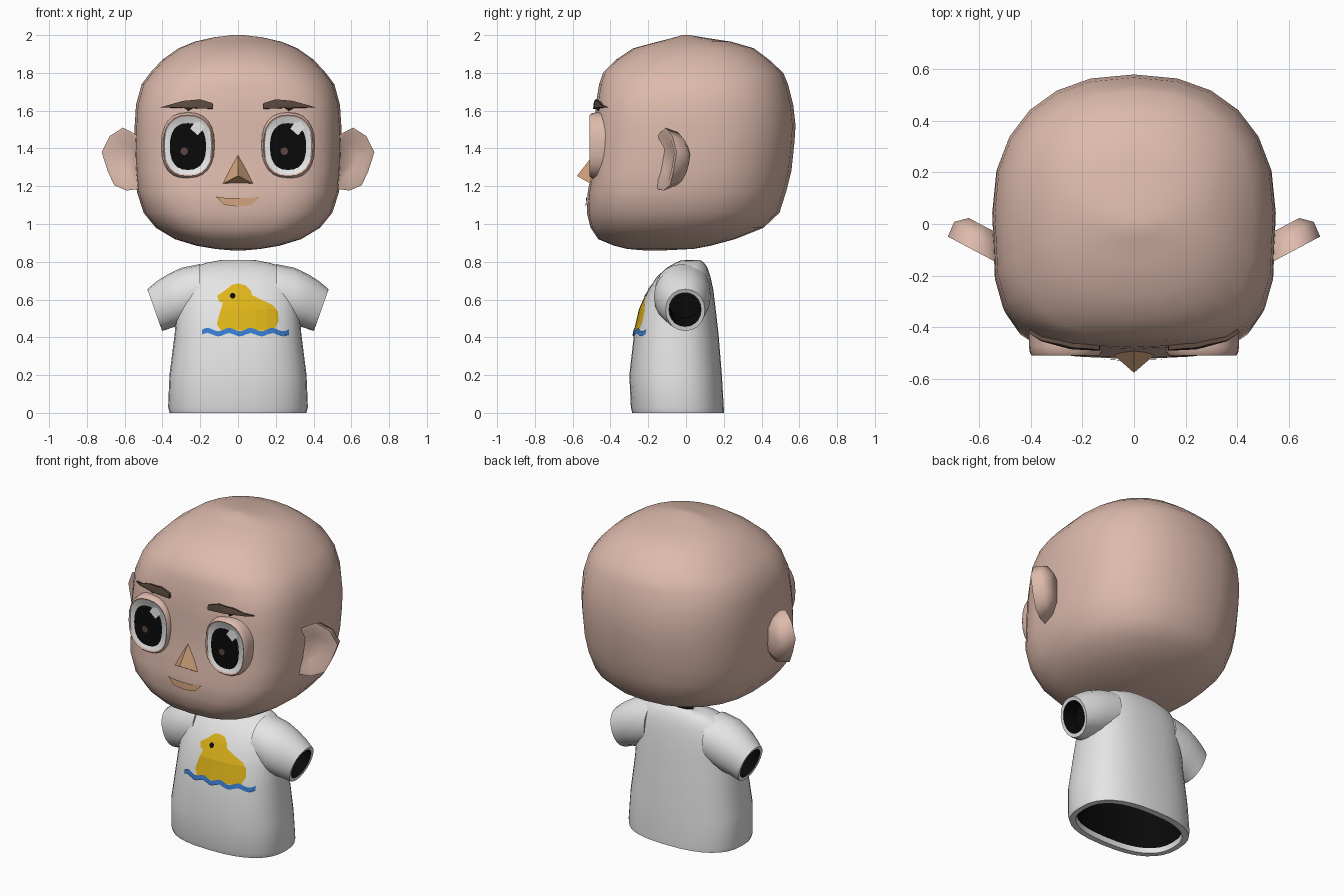
import bpy, bmesh, math
from mathutils import Vector
from mathutils.bvhtree import BVHTree

if "Cube" in bpy.data.objects:
    bpy.data.objects.remove(bpy.data.objects["Cube"])


def mat(name, r, g, b):
    m = bpy.data.materials.new(name)
    m.diffuse_color = (r, g, b, 1)
    m.use_nodes = True
    m.node_tree.nodes["Principled BSDF"].inputs["Base Color"].default_value = m.diffuse_color
    return m


SKIN = mat("skin", .72, .49, .41)
CLOTH = mat("shirt_white", .78, .78, .78)
BLACK = mat("black", .003, .003, .003)
EYE_WHITE = mat("eye_white", .85, .85, .85)
TAN = mat("tan", .64, .36, .20)
BROWN = mat("brown", .10, .065, .05)
YELLOW = mat("yellow", .74, .46, .01)
BLUE = mat("blue", .04, .20, .62)


def make_object(name, bm, mats, angle=45):
    me = bpy.data.meshes.new(name)
    bm.to_mesh(me)
    bm.free()
    ob = bpy.data.objects.new(name, me)
    bpy.context.collection.objects.link(ob)
    for m in mats:
        me.materials.append(m)
    if angle:
        bpy.ops.object.select_all(action='DESELECT')
        ob.select_set(True)
        bpy.context.view_layer.objects.active = ob
        bpy.ops.object.shade_smooth_by_angle(angle=math.radians(angle))
    return ob


def loft(name, rings, mats, rule=None, angle=45):
    """Skin closed rings, cap both ends; rule(band) gives the material index."""
    bm = bmesh.new()
    vs = [[bm.verts.new(p) for p in r] for r in rings]
    n = len(rings[0])
    faces = [(bm.faces.new(vs[0]), -1), (bm.faces.new(vs[-1]), len(rings) - 1)]
    for b in range(len(rings) - 1):
        for i in range(n):
            j = (i + 1) % n
            faces.append((bm.faces.new((vs[b][i], vs[b][j], vs[b + 1][j], vs[b + 1][i])), b))
    for f, b in faces:
        f.material_index = rule(b) if rule else 0
    bmesh.ops.recalc_face_normals(bm, faces=bm.faces)
    return make_object(name, bm, mats, angle)


def unit_ring(n_front, n_back, count=24):
    """Superellipse; the front (-y) and back halves may differ in squareness."""
    pts = []
    for i in range(count):
        a = 2 * math.pi * i / count
        c, s = math.cos(a), math.sin(a)
        e = 2 / (n_front if s < 0 else n_back)
        pts.append((math.copysign(abs(c) ** e, c), math.copysign(abs(s) ** e, s)))
    return pts


def level(z, w, yf, yb, nf, nb, count=24):
    m, h = (yf + yb) / 2, (yb - yf) / 2
    return [(w * x, m + h * y, z) for x, y in unit_ring(nf, nb, count)]


def surface(ob):
    return BVHTree.FromPolygons([v.co for v in ob.data.vertices],
                                [p.vertices for p in ob.data.polygons])


def flat(name, outline, m, y=0, tree=None, lift=.005, thick=0):
    """Plate from an x-z outline, flat at y or laid on a surface seen from the front."""
    bm = bmesh.new()
    bm.faces.new([bm.verts.new((x, y, z)) for x, z in outline])
    if tree:
        bmesh.ops.triangulate(bm, faces=bm.faces)
        for k in range(-16, 17):
            for co, no in (((k * .03, 0, 0), (1, 0, 0)), ((0, 0, 1 + k * .045), (0, 0, 1))):
                bmesh.ops.bisect_plane(bm, geom=bm.verts[:] + bm.edges[:] + bm.faces[:],
                                       plane_co=co, plane_no=no)
        for v in bm.verts:
            hit = tree.ray_cast(Vector((v.co.x, -3, v.co.z)), Vector((0, 1, 0)))[0]
            v.co.y = hit.y - lift
    bm.normal_update()
    for f in bm.faces:
        if f.normal.y > 0:
            f.normal_flip()
    ob = make_object(name, bm, [m], 0)
    if thick:
        mod = ob.modifiers.new("thickness", 'SOLIDIFY')
        mod.thickness, mod.offset = thick, -1
    return ob


def oval(cx, cz, rx, rz, n=2.4, count=24):
    return [(cx + rx * x, cz + rz * z) for x, z in unit_ring(n, n, count)]


# Head: z, half width, front y, back y, front squareness
head_levels = [
    (.86, .03, -.22, -.12, 2), (.868, .12, -.31, .04, 2.2), (.885, .22, -.38, .13, 2.4),
    (.92, .335, -.465, .26, 2.7), (.98, .435, -.505, .41, 3), (1.06, .50, -.525, .495, 3.3),
    (1.17, .535, -.52, .53, 3.6), (1.28, .545, -.50, .558, 3.7), (1.42, .55, -.488, .573, 3.7),
    (1.52, .547, -.484, .58, 3.6), (1.63, .54, -.478, .568, 3.4), (1.74, .51, -.46, .54, 3),
    (1.80, .465, -.44, .515, 2.7), (1.87, .40, -.37, .44, 2.4), (1.93, .315, -.28, .36, 2.2),
    (1.965, .23, -.15, .24, 2), (1.988, .13, -.06, .09, 2), (2.0, .03, -.02, .02, 2)]
head = loft("head", [level(z, w, f, b, n, min(n, 2.3)) for z, w, f, b, n in head_levels], [SKIN])
face = surface(head)

# Ears: slanted shells, mirrored
ear_outline = [(.52, 1.46), (.56, 1.485), (.61, 1.51), (.68, 1.465), (.722, 1.38), (.69, 1.28),
               (.655, 1.205), (.59, 1.177), (.53, 1.185)]
for s, side in ((-1, "left"), (1, "right")):
    rings = []
    for k, dy in ((.45, .03), (.85, .0), (1, .0), (.85, .07), (.5, .115)):
        ring = []
        for x, z in ear_outline:
            x, z = .56 + (x - .56) * k, 1.35 + (z - 1.35) * k
            ring.append((s * x, -.14 + (x - .55) * .53 + dy, z))
        rings.append(ring)
    loft("ear_" + side, rings, [SKIN], angle=60)

# Eyes: raised lid ring, white, black pupil, spot and highlight
for s, side in ((-1, "left"), (1, "right")):
    cx, cz = s * .265, 1.415
    rings = [[(x, y, z) for x, z in oval(cx, cz, .143 * k, .176 * k)]
             for k, y in ((1, -.40), (1, -.475), (.97, -.50), (.92, -.511), (.875, -.504))]
    loft("eye_rim_" + side, rings, [SKIN, EYE_WHITE], lambda b: 1 if b == 4 else 0)
    flat("pupil_" + side, oval(cx, cz - .005, .096, .124), BLACK, -.507)
    flat("eye_spot_" + side, oval(cx - .02, cz - .03, .02, .02, 2, 10), BROWN, -.510)
    flat("eye_highlight_" + side, [(cx + x, cz + z) for x, z in
         ((.012, .09), (.052, .055), (.09, .095), (.065, .125), (.035, .122))],
         EYE_WHITE, -.510)
    # Eyebrow
    flat("eyebrow_" + side, [(s * x, z) for x, z in
         ((.132, 1.61), (.135, 1.64), (.20, 1.66), (.29, 1.652), (.41, 1.618), (.27, 1.615))],
         BROWN, tree=face, lift=.018, thick=.025)

# Nose: pyramid
bm = bmesh.new()
a, b, c, tip = [bm.verts.new(p) for p in ((0, -.488, 1.37), (-.083, -.505, 1.213),
                                          (.083, -.505, 1.213), (0, -.577, 1.255))]
for tri in ((a, b, tip), (b, c, tip), (c, a, tip), (a, c, b)):
    bm.faces.new(tri)
bmesh.ops.recalc_face_normals(bm, faces=bm.faces)
make_object("nose", bm, [TAN], 0)

# Mouth
flat("mouth", [(-.117, 1.145), (-.06, 1.137), (.06, 1.137), (.117, 1.145), (.075, 1.102),
               (0, 1.092), (-.075, 1.102)], TAN, tree=face, lift=.008)

# Shirt body: hollow hem, outside, neck opening
body_levels = [
    (.42, .28, -.22, .12), (.03, .325, -.245, .155), (.0, .33, -.25, .16),
    (.0, .362, -.285, .20), (.03, .37, -.292, .20), (.20, .363, -.30, .19),
    (.42, .335, -.275, .172), (.55, .325, -.245, .157), (.65, .315, -.20, .145),
    (.72, .29, -.155, .13), (.77, .24, -.10, .113), (.795, .165, -.055, .095),
    (.81, .085, -.02, .075), (.80, .068, -.008, .06)]
body = loft("shirt_body", [level(*v, 2.5, 2.5, 32) for v in body_levels], [CLOTH, BLACK],
            lambda b: 1 if b in (-1, 0, 13) else 0)
chest = surface(body)

# Sleeves: top x, top z, bottom x, bottom z, front y, back y
sleeve_levels = [
    (.20, .788, .20, .50, -.165, .13), (.30, .768, .30, .46, -.17, .13),
    (.37, .735, .35, .452, -.15, .12), (.43, .697, .38, .44, -.128, .11),
    (.48, .655, .402, .434, -.108, .10), (.470, .636, .408, .457, -.09, .08),
    (.36, .68, .34, .50, -.09, .08)]
for s, side in ((-1, "left"), (1, "right")):
    rings = []
    for tx, tz, bx, bz, yf, yb in sleeve_levels:
        rings.append([(s * ((tx + bx) / 2 + v * (tx - bx) / 2), (yf + yb) / 2 + u * (yb - yf) / 2,
                       (tz + bz) / 2 + v * (tz - bz) / 2) for u, v in unit_ring(2.1, 2.1, 20)])
    loft("sleeve_" + side, rings, [CLOTH, BLACK], lambda b: 1 if b >= 5 else 0)

# Printed duck, its eye and the wave
flat("duck_print", [
    (-.09, .435), (-.112, .47), (-.10, .515), (-.05, .555), (-.07, .58), (-.10, .59), (-.11, .62),
    (-.075, .63), (-.06, .655), (-.035, .677), (0, .685), (.04, .676), (.068, .648), (.077, .61),
    (.062, .575), (.06, .55), (.08, .54), (.12, .545), (.155, .565), (.185, .57), (.21, .54),
    (.216, .49), (.19, .435)], YELLOW, tree=chest, lift=.004)
flat("duck_eye", oval(-.028, .62, .015, .015, 2, 10), BLACK, tree=chest, lift=.007)
xs = [-.19 + .46 * i / 32 for i in range(33)]
wave = [(x, .441 + .009 * math.sin((x + .19) * 55)) for x in xs]
flat("wave_print", wave + [(x, z - .027) for x, z in reversed(wave)], BLUE, tree=chest, lift=.007)
